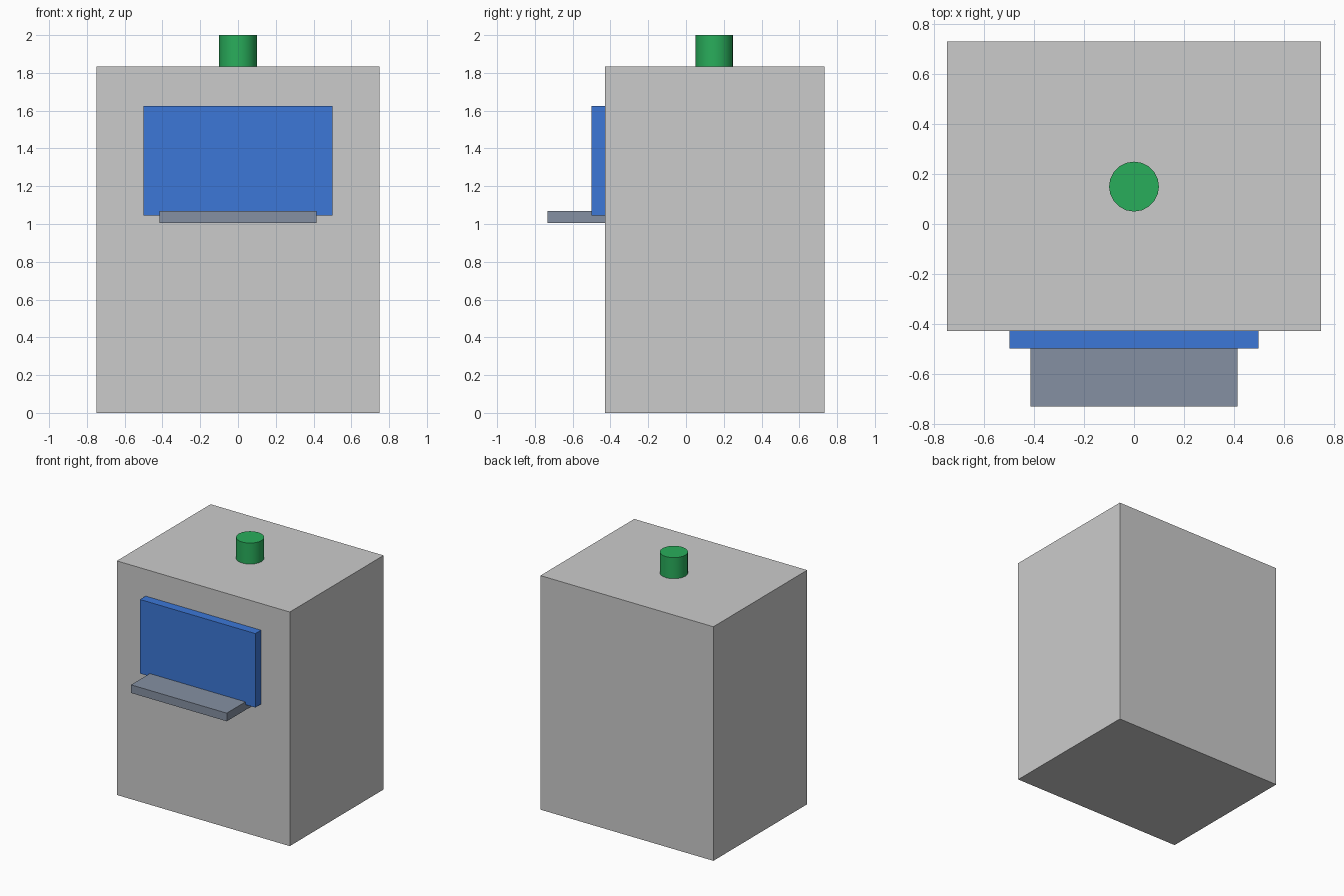
import bpy
import math

if "Cube" in bpy.data.objects:
    bpy.data.objects.remove(bpy.data.objects["Cube"])


def paint(obj, color):
    mat = bpy.data.materials.new(obj.name + "_paint")
    mat.diffuse_color = (*color, 1)
    mat.use_nodes = True
    mat.node_tree.nodes["Principled BSDF"].inputs["Base Color"].default_value = mat.diffuse_color
    obj.data.materials.append(mat)


def box(name, x, y, z):
    """Box from (min, max) ranges on each axis."""
    ranges = (x, y, z)
    bpy.ops.mesh.primitive_cube_add(size=1, location=[(a + b) / 2 for a, b in ranges])
    obj = bpy.context.object
    obj.name = name
    obj.scale = [b - a for a, b in ranges]
    bpy.ops.object.transform_apply(location=False, rotation=False, scale=True)
    return obj


BODY_TOP = 1.835
BODY_FRONT = -0.43

# Cabinet body
box("cabinet", (-0.75, 0.75), (BODY_FRONT, 0.732), (0, BODY_TOP))

# Screen panel on the front face
screen = box("screen", (-0.5, 0.5), (-0.5, BODY_FRONT), (1.046, 1.626))
paint(screen, (0.045, 0.185, 0.68))

# Shelf under the screen, reaching back to the cabinet
shelf = box("shelf", (-0.415, 0.415), (-0.732, BODY_FRONT), (1.004, 1.068))
paint(shelf, (0.235, 0.28, 0.36))

# Round beacon on the roof
bpy.ops.mesh.primitive_cylinder_add(
    vertices=20, radius=0.1, depth=2 - BODY_TOP,
    location=(0, 0.15, (2 + BODY_TOP) / 2))
beacon = bpy.context.object
beacon.name = "beacon"
paint(beacon, (0.022, 0.42, 0.105))
bpy.ops.object.shade_smooth_by_angle(angle=math.radians(40))
